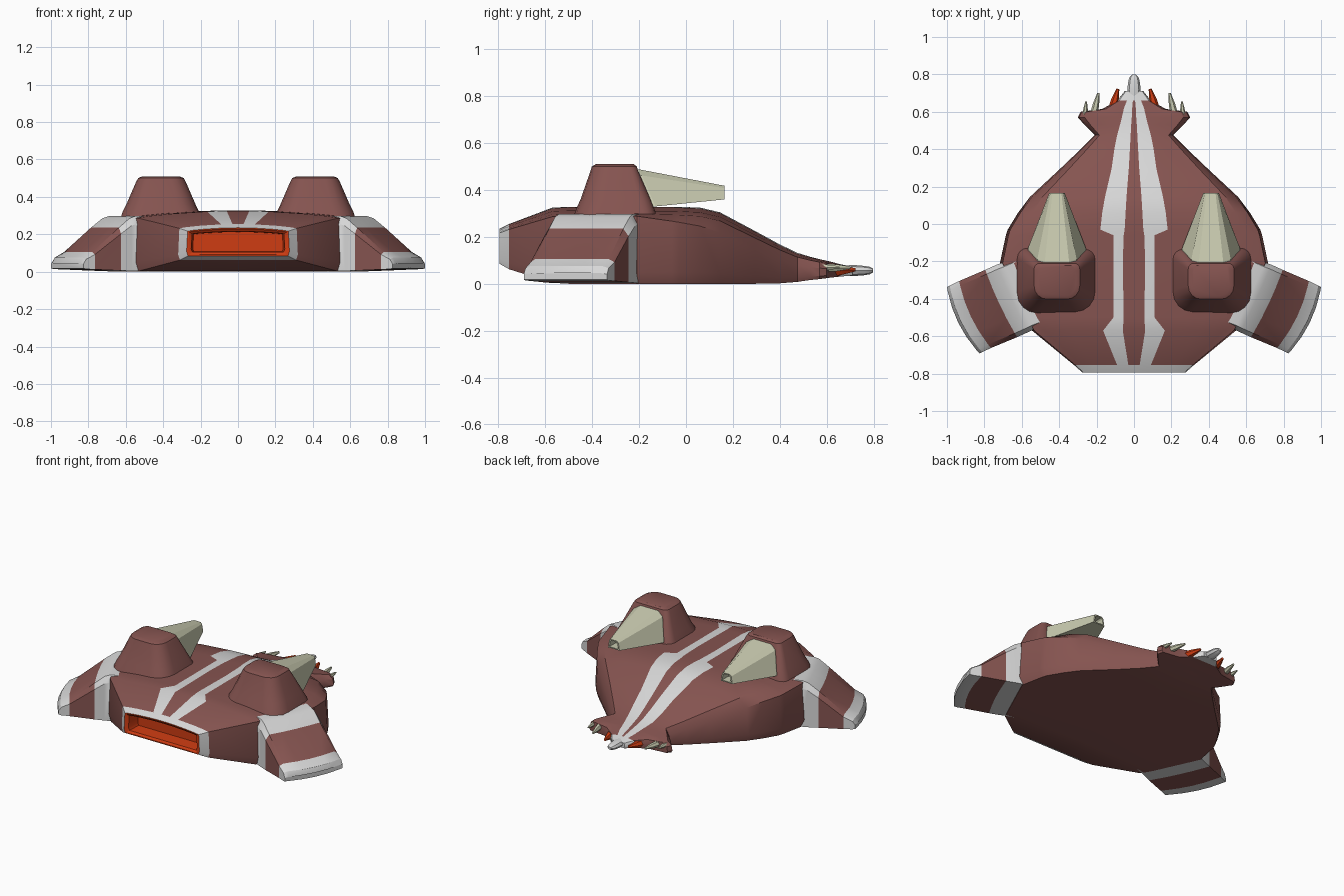
import bpy, bmesh, math
from mathutils import Vector


def material(name, rgb):
    m = bpy.data.materials.new(name)
    m.diffuse_color = (*rgb, 1)
    return m


BROWN = material("red brown paint", (0.235, 0.088, 0.080))
WHITE = material("pale grey paint", (0.68, 0.68, 0.68))
ORANGE = material("engine orange", (0.62, 0.045, 0.006))
CREAM = material("cream metal", (0.58, 0.59, 0.43))


def loft(name, rings, mats, rule=lambda i, j: 0, closed=True, mirror=True, smooth=30):
    """Skin a row of rings, cap both ends, colour by ring and column index."""
    bm = bmesh.new()
    rows = [[bm.verts.new(p) for p in r] for r in rings]
    n = len(rows[0])
    for i in range(len(rows) - 1):
        for j in range(n if closed else n - 1):
            k = (j + 1) % n
            f = bm.faces.new((rows[i][j], rows[i][k], rows[i + 1][k], rows[i + 1][j]))
            f.material_index = rule(i, j)
    for i, row in ((0, rows[0]), (len(rows) - 2, rows[-1])):
        bm.faces.new(row).material_index = rule(i, 0)
    bmesh.ops.recalc_face_normals(bm, faces=bm.faces)
    me = bpy.data.meshes.new(name)
    bm.to_mesh(me)
    bm.free()
    for m in mats:
        me.materials.append(m)
    ob = bpy.data.objects.new(name, me)
    bpy.context.collection.objects.link(ob)
    bpy.ops.object.select_all(action='DESELECT')
    ob.select_set(True)
    bpy.context.view_layer.objects.active = ob
    if smooth:
        bpy.ops.object.shade_smooth_by_angle(angle=math.radians(smooth))
    if mirror:
        ob.modifiers.new("Mirror", 'MIRROR')
    return ob


# Hull: stations of y, half width, top, bottom, stripe inner x, stripe outer x
STATIONS = [
    (-0.795, 0.275, 0.235, 0.085, 0.03, 0.09),
    (-0.755, 0.32, 0.255, 0.062, 0.03, 0.09),
    (-0.57, 0.545, 0.325, 0.004, 0.06, 0.165),
    (-0.50, 0.58, 0.328, 0.0, 0.055, 0.11),
    (-0.21, 0.717, 0.328, 0.0, 0.06, 0.11),
    (-0.06, 0.685, 0.328, 0.0, 0.055, 0.11),
    (-0.03, 0.675, 0.328, 0.0, 0.05, 0.18),
    (0.06, 0.62, 0.325, 0.0, 0.045, 0.17),
    (0.145, 0.556, 0.305, 0.0, 0.04, 0.155),
    (0.295, 0.395, 0.225, 0.0, 0.028, 0.12),
    (0.40, 0.285, 0.168, 0.002, 0.022, 0.105),
    (0.475, 0.21, 0.132, 0.008, 0.018, 0.09),
    (0.53, 0.265, 0.115, 0.016, 0.015, 0.075),
    (0.57, 0.30, 0.105, 0.02, 0.012, 0.065),
    (0.60, 0.285, 0.098, 0.024, 0.01, 0.058),
    (0.615, 0.17, 0.095, 0.026, 0.01, 0.055),
    (0.66, 0.09, 0.083, 0.031, 0.006, 0.038),
    (0.71, 0.05, 0.073, 0.035, 0.004, 0.028),
]


def hull_ring(y, w, zt, zb, a, b):
    h = zt - zb
    t = min(1, max(0, (y + 0.2) / 0.7))
    wall = 0.88 - 0.33 * t
    crown = 0.09 + 0.06 * t
    s = 0.88 * w
    ring = [(x, y, zt - crown * h * (x / s) ** 2) for x in (0, a, b, max(0.65 * w, b + 0.003), s)]
    return ring + [(0.98 * w, y, zb + wall * h), (w, y, zb + 0.15 * h),
                   (0.97 * w, y, zb), (0, y, zb)]


rear = (0.30, 0.16)


def inset_ring(y, k, kz):
    r = hull_ring(*STATIONS[0])
    return [(p[0] * k, y, 0.16 + (p[2] - 0.16) * kz) for p in r]


# Engine recess is the first three rings, folded into the rear of the hull
rings = [inset_ring(-0.70, 0.88, 0.7), inset_ring(-0.785, 0.91, 0.74),
         inset_ring(-0.795, 0.97, 0.92)] + [hull_ring(*s) for s in STATIONS]


def hull_colour(i, j):
    if i < 3:
        return 2
    if i == 3 or i >= 19 or j == 1:
        return 1
    return 0


loft("hull", rings, [BROWN, WHITE, ORANGE], hull_colour, closed=False)


# Wings: leading point, trailing point, top, bottom, bulge
WING = [
    ((0.60, -0.16), (0.45, -0.53), 0.297, 0.002, 0.0),
    ((0.70, -0.205), (0.54, -0.565), 0.297, 0.003, 0.0),
    ((0.735, -0.218), (0.57, -0.58), 0.285, 0.004, 0.003),
    ((0.795, -0.245), (0.625, -0.605), 0.235, 0.006, 0.01),
    ((0.935, -0.305), (0.765, -0.663), 0.105, 0.012, 0.025),
    ((0.985, -0.33), (0.812, -0.685), 0.075, 0.014, 0.03),
    ((1.0, -0.337), (0.826, -0.692), 0.045, 0.018, 0.03),
]


def wing_ring(f, r, zt, zb, bulge):
    def at(u, z):
        b = 4 * u * (1 - u) * bulge
        return (f[0] + (r[0] - f[0]) * u + 0.9 * b, f[1] + (r[1] - f[1]) * u - 0.42 * b, z)
    c = 0.14 * (zt - zb)
    top = [at(0, zt - c)] + [at(u, zt) for u in (0.06, 0.28, 0.5, 0.72, 0.94)] + [at(1, zt - c)]
    return top + [at(u, zb) for u in (1, 0.94, 0.72, 0.5, 0.28, 0.06, 0)]


loft("wings", [wing_ring(*s) for s in WING], [BROWN, WHITE],
     lambda i, j: 0 if i == 3 else 1)


# Gun pods: rounded rectangles shrinking upwards
def rounded_rect(cx, hx, y0, y1, z, r_rear, r_front):
    pts = []
    for sx, y, sy, a0, r in ((1, y1, -1, 0, r_front), (-1, y1, -1, 90, r_front),
                             (-1, y0, 1, 180, r_rear), (1, y0, 1, 270, r_rear)):
        for k in range(5):
            a = math.radians(a0 + k * 22.5)
            pts.append((cx + sx * (hx - r) + r * math.cos(a), y + sy * r + r * math.sin(a), z))
    return pts


loft("gun_pods", [
    rounded_rect(0.412, 0.222, -0.485, -0.12, 0.27, 0.11, 0.06),
    rounded_rect(0.412, 0.205, -0.468, -0.135, 0.32, 0.105, 0.055),
    rounded_rect(0.412, 0.185, -0.45, -0.15, 0.36, 0.10, 0.05),
    rounded_rect(0.412, 0.133, -0.408, -0.204, 0.48, 0.075, 0.03),
    rounded_rect(0.412, 0.122, -0.402, -0.210, 0.50, 0.07, 0.03),
    rounded_rect(0.412, 0.10, -0.385, -0.222, 0.51, 0.055, 0.025),
], [BROWN])


# Guns: tapered faceted barrels with a hollow muzzle
def gun_ring(y_low, y_high, bottom, mid, top, z0, z1, z2):
    ym = y_low + (y_high - y_low) * (z1 - z0) / (z2 - z0)
    half = [(bottom, y_low, z0), (mid, ym, z1), (top, y_high, z2)]
    return [(0.412 + x, y, z) for x, y, z in half] + \
           [(0.412 - x, y, z) for x, y, z in reversed(half)]


loft("guns", [
    gun_ring(-0.20, -0.26, 0.15, 0.10, 0.06, 0.335, 0.465, 0.49),
    gun_ring(-0.13, -0.20, 0.155, 0.105, 0.065, 0.33, 0.462, 0.488),
    gun_ring(0.165, 0.165, 0.042, 0.034, 0.024, 0.36, 0.408, 0.418),
    gun_ring(0.165, 0.165, 0.032, 0.026, 0.018, 0.367, 0.402, 0.411),
    gun_ring(0.10, 0.10, 0.032, 0.026, 0.018, 0.367, 0.402, 0.411),
], [CREAM], smooth=0)


# Round sections along a line, for the teeth and the nose
def tube_ring(c, direction, r, n):
    q = Vector(direction).to_track_quat('Z', 'Y')
    return [Vector(c) + q @ Vector((r * math.cos(2 * math.pi * k / n),
                                    r * math.sin(2 * math.pi * k / n), 0)) for k in range(n)]


def tooth(name, base, tip, r, mat):
    a, b = Vector(base), Vector(tip)
    d = b - a
    loft(name, [tube_ring(a, d, r, 6), tube_ring(a + d * 0.5, d, r * 0.8, 6),
                tube_ring(b, d, r * 0.3, 6)], [mat], smooth=0)


tooth("inner_teeth", (0.118, 0.60, 0.052), (0.086, 0.722, 0.06), 0.026, ORANGE)
tooth("middle_teeth", (0.215, 0.585, 0.068), (0.190, 0.70, 0.068), 0.021, CREAM)
tooth("outer_teeth", (0.262, 0.575, 0.07), (0.256, 0.655, 0.07), 0.015, CREAM)

# Nose tip
nose = [(0.68, 0.034), (0.72, 0.036), (0.765, 0.03), (0.785, 0.024), (0.798, 0.012)]
tip = loft("nose_tip", [tube_ring((0, y, 0.056), (0, 1, 0), r, 8) for y, r in nose],
           [WHITE], mirror=False)
tip.scale.z = 0.65
tip.location.z = 0.02
